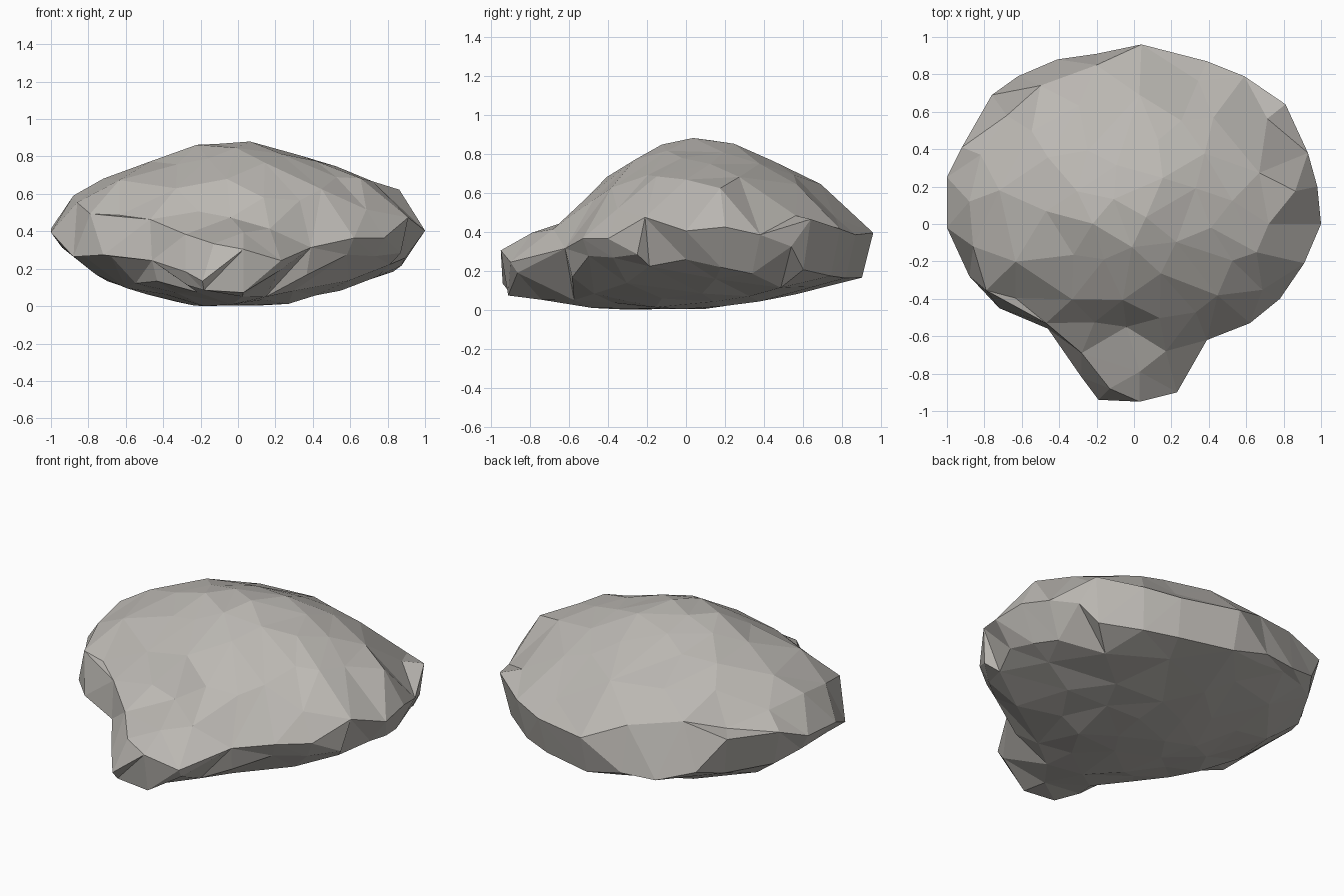
import bpy, bmesh, math, random
from mathutils import Vector
from mathutils.geometry import delaunay_2d_cdt

random.seed(4)
if "Cube" in bpy.data.objects:
    bpy.data.objects.remove(bpy.data.objects["Cube"], do_unlink=True)

# Rim of the boulder, counter-clockwise, with the small lobe at the front
RIM = [(1, 0, .41), (.98, .2, .43), (.93, .38, .39), (.81, .64, .47), (.59, .79, .42),
       (.39, .87, .39), (.04, .96, .4), (-.2, .91, .23), (-.41, .88, .23),
       (-.62, .79, .3), (-.76, .69, .5), (-.92, .41, .48), (-1, .25, .42),
       (-1, -.02, .4), (-.88, -.28, .27), (-.72, -.45, .28), (-.46, -.56, .25),
       (-.28, -.82, .19), (-.19, -.94, .14), (.03, -.95, .31), (.23, -.9, .25),
       (.39, -.62, .32), (.62, -.53, .37), (.78, -.4, .37), (.91, -.21, .48)]

# Creases above the steep sides, each running from one rim corner to another
LEFT_CREASE = [(-.86, -.12, .56), (-.79, -.355, .5), (-.47, -.53, .47),
               (-.28, -.69, .39), (-.13, -.88, .34)]
BACK_CREASE = [(-.2, .85, .5), (-.5, .74, .56)]
LOBE_TOP = [(-.04, -.55, .48), (.17, -.68, .42), (.03, -.79, .4)]

# Height profiles: distance from the middle, height
DOME = [(0, .885), (.22, .87), (.4, .81), (.6, .74), (.87, .62), (.96, .5),
        (1.1, .43), (1.3, .4), (1.6, .3)]
BELLY = [(0, 0), (.2, .01), (.4, .05), (.65, .12), (.8, .18), (.9, .27), (1, .4)]


def profile(points, d):
    for (a, za), (b, zb) in zip(points, points[1:]):
        if d <= b:
            return za + (zb - za) * (d - a) / (b - a)
    return points[-1][1]


def dome_height(x, y):
    stretch = .75 if y > .08 else .66
    return profile(DOME, math.hypot(x, (y - .08) / stretch))


def belly_height(x, y):
    if y > 0:  # steeper and lower towards the back
        drop = .14 if x > -.1 else .07
        return profile(BELLY, math.hypot(x, y) * (1 - drop * min(1, y / .5)))
    # low under the lobe, rising quickly beside it
    beside = min(1, max(0, (abs(x + .07) - .1) / .45))
    return profile(BELLY, math.hypot(x, y * (.55 + .85 * beside)))


def rough(value, amount):
    return value + random.uniform(-amount, amount)


def ring(scale, lobe_scale, start, step):
    """Points following the rim, pulled towards the middle."""
    result = []
    for x, y, z in RIM[start::step]:
        s = lobe_scale if y < -.75 else scale
        result.append((x * s, y * s))
    return result


def spiral(count, radius, shift):
    """Evenly scattered, slightly irregular points over a disc."""
    result = []
    for i in range(count):
        r = radius * math.sqrt((i + .5) / count)
        a = i * math.radians(137.5)
        result.append((rough(r * math.cos(a), .03), rough(r * math.sin(a) + shift, .03)))
    return result


def chain(points, first, last, offset):
    """Edges joining a crease to its two rim corners."""
    ids = [first] + [offset + i for i in range(len(points))] + [last]
    return list(zip(ids, ids[1:]))


def add_sheet(bm, rim_verts, fixed, creases, scattered, height, flip):
    """Triangulate irregular facets inside the rim, keeping the creases."""
    points = list(fixed)
    for x, y in scattered:
        if all(math.dist((x, y), p[:2]) > .13 for p in points):
            points.append((x, y, max(0, rough(height(x, y), .014))))
    verts = rim_verts + [bm.verts.new(p) for p in points]
    n = len(rim_verts)
    flat = [Vector((v.co.x, v.co.y)) for v in verts]
    edges = [(i, (i + 1) % n) for i in range(n)] + creases
    result = delaunay_2d_cdt(flat, edges, [], 1, 1e-5)
    for face in result[2]:
        corners = [verts[result[3][i][0]] for i in face]
        bm.faces.new(corners[::-1] if flip else corners)


bm = bmesh.new()
rim_verts = [bm.verts.new(p) for p in RIM]
n = len(RIM)

# Domed top
creases = (chain(LEFT_CREASE, 13, 19, n)
           + chain(BACK_CREASE, 6, 10, n + len(LEFT_CREASE)))
shoulder = [p for p in ring(.88, .88, 1, 2) if p[1] > -.5 and p[0] > -.7]
shoulder += [(-.82, .37), (-.88, .12), (-.68, .58)]
add_sheet(bm, rim_verts, LEFT_CREASE + BACK_CREASE + LOBE_TOP, creases,
          shoulder + ring(.72, .8, 0, 2) + spiral(32, .64, .06), dome_height, False)

# Shallow belly with a steep band under the rim
under_rim = [(.85, .54, .33), (.87, -.25, .29)]
for x, y in ring(.94, .96, 0, 1):
    if x > .85:
        x, y = x * .95, y * .95
    under_rim.append((x, y, belly_height(x, y)))
add_sheet(bm, rim_verts, under_rim, [],
          ring(.76, .78, 1, 2) + spiral(26, .62, 0), belly_height, True)
bmesh.ops.recalc_face_normals(bm, faces=bm.faces)

# Rest the belly on the ground
lowest = min(v.co.z for v in bm.verts)
bmesh.ops.translate(bm, verts=bm.verts, vec=(0, 0, -lowest))

mesh = bpy.data.meshes.new("boulder")
bm.to_mesh(mesh)
bm.free()
boulder = bpy.data.objects.new("boulder", mesh)
bpy.context.collection.objects.link(boulder)

# Warm grey stone
stone = bpy.data.materials.new("warm grey stone")
stone.use_nodes = True
colour = (.5, .48, .45, 1)
stone.diffuse_color = colour
stone.node_tree.nodes["Principled BSDF"].inputs["Base Color"].default_value = colour
mesh.materials.append(stone)
